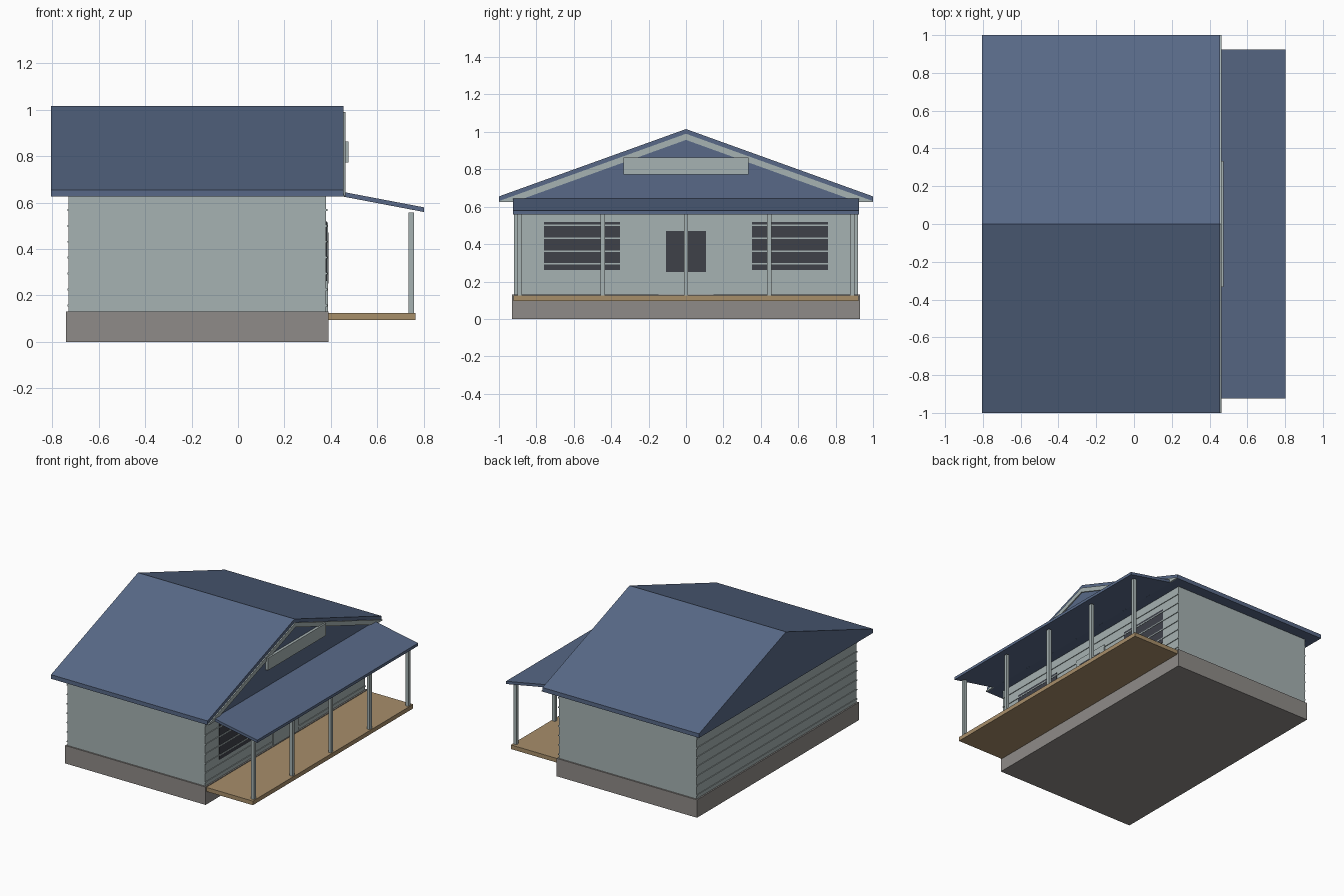
import bpy
import bmesh

default_cube = bpy.data.objects.get("Cube")
if default_cube:
    bpy.data.objects.remove(default_cube, do_unlink=True)


def material(name, rgb):
    """Flat material from 8-bit display values, converted to linear."""
    linear = [((c / 255 + 0.055) / 1.055) ** 2.4 for c in rgb]
    mat = bpy.data.materials.new(name)
    mat.use_nodes = True
    mat.diffuse_color = (*linear, 1)
    mat.node_tree.nodes["Principled BSDF"].inputs["Base Color"].default_value = (*linear, 1)
    return mat


SIDING = material("pale grey siding", (166, 178, 178))
ROOF = material("slate blue roof", (88, 105, 135))
STONE = material("warm grey foundation", (143, 139, 136))
WOOD = material("tan deck wood", (167, 142, 106))
GLASS = material("dark glass", (62, 65, 73))


def prism(name, profile, axis, start, end, mat):
    """Extrude a 2D profile along x (profile is y,z) or along y (profile is x,z)."""
    bm = bmesh.new()
    rings = []
    for d in (start, end):
        rings.append([bm.verts.new((d, a, b) if axis == "x" else (a, d, b))
                      for a, b in profile])
    bm.faces.new(rings[0])
    bm.faces.new(rings[1])
    for i in range(len(profile)):
        j = (i + 1) % len(profile)
        bm.faces.new((rings[0][i], rings[0][j], rings[1][j], rings[1][i]))
    bmesh.ops.recalc_face_normals(bm, faces=bm.faces)
    mesh = bpy.data.meshes.new(name)
    bm.to_mesh(mesh)
    bm.free()
    mesh.materials.append(mat)
    obj = bpy.data.objects.new(name, mesh)
    bpy.context.collection.objects.link(obj)
    return obj


def box(name, x, y, z, mat):
    profile = [(y[0], z[0]), (y[1], z[0]), (y[1], z[1]), (y[0], z[1])]
    return prism(name, profile, "x", x[0], x[1], mat)


# Main body
box("foundation", (-0.74, 0.39), (-0.93, 0.93), (0, 0.13), STONE)
box("walls", (-0.73, 0.38), (-0.92, 0.92), (0.13, 0.635), SIDING)

# Horizontal siding strips on the two gable walls
for i in range(7):
    z = 0.153 + 0.0685 * i
    box(f"porch_siding_strip_{i}", (0.38, 0.385), (-0.92, 0.92), (z, z + 0.008), SIDING)
    box(f"back_siding_strip_{i}", (-0.735, -0.73), (-0.92, 0.92), (z, z + 0.008), SIDING)

# Solid gable roof
prism("main_roof",
      [(-1, 0.625), (1, 0.625), (1, 0.655), (0, 1.015), (-1, 0.655)],
      "x", -0.805, 0.455, ROOF)

# Rake boards and nameless board on the porch gable
for side, s in (("left", 1), ("right", -1)):
    prism(f"rake_board_{side}",
          [(0, 0.99), (s, 0.63), (s, 0.625), (s * 0.92, 0.625), (0, 0.957)],
          "x", 0.455, 0.463, SIDING)
box("gable_board", (0.455, 0.475), (-0.333, 0.333), (0.773, 0.862), SIDING)

# Porch
box("porch_deck", (0.39, 0.765), (-0.922, 0.922), (0.095, 0.125), WOOD)
prism("porch_roof",
      [(0.44, 0.648), (0.802, 0.579), (0.802, 0.559), (0.44, 0.628)],
      "y", -0.925, 0.925, ROOF)
for i in range(5):
    y = -0.888 + 0.444 * i
    box(f"porch_post_{i}", (0.735, 0.758), (y - 0.012, y + 0.012), (0.125, 0.557), SIDING)

# Door and windows on the porch wall
box("door", (0.38, 0.387), (-0.147, 0.147), (0.13, 0.513), SIDING)
box("door_glass", (0.387, 0.39), (-0.107, 0.107), (0.252, 0.47), GLASS)
for side, s in (("left", 1), ("right", -1)):
    box(f"window_{side}", (0.38, 0.383), sorted((s * 0.354, s * 0.759)), (0.261, 0.519), GLASS)
